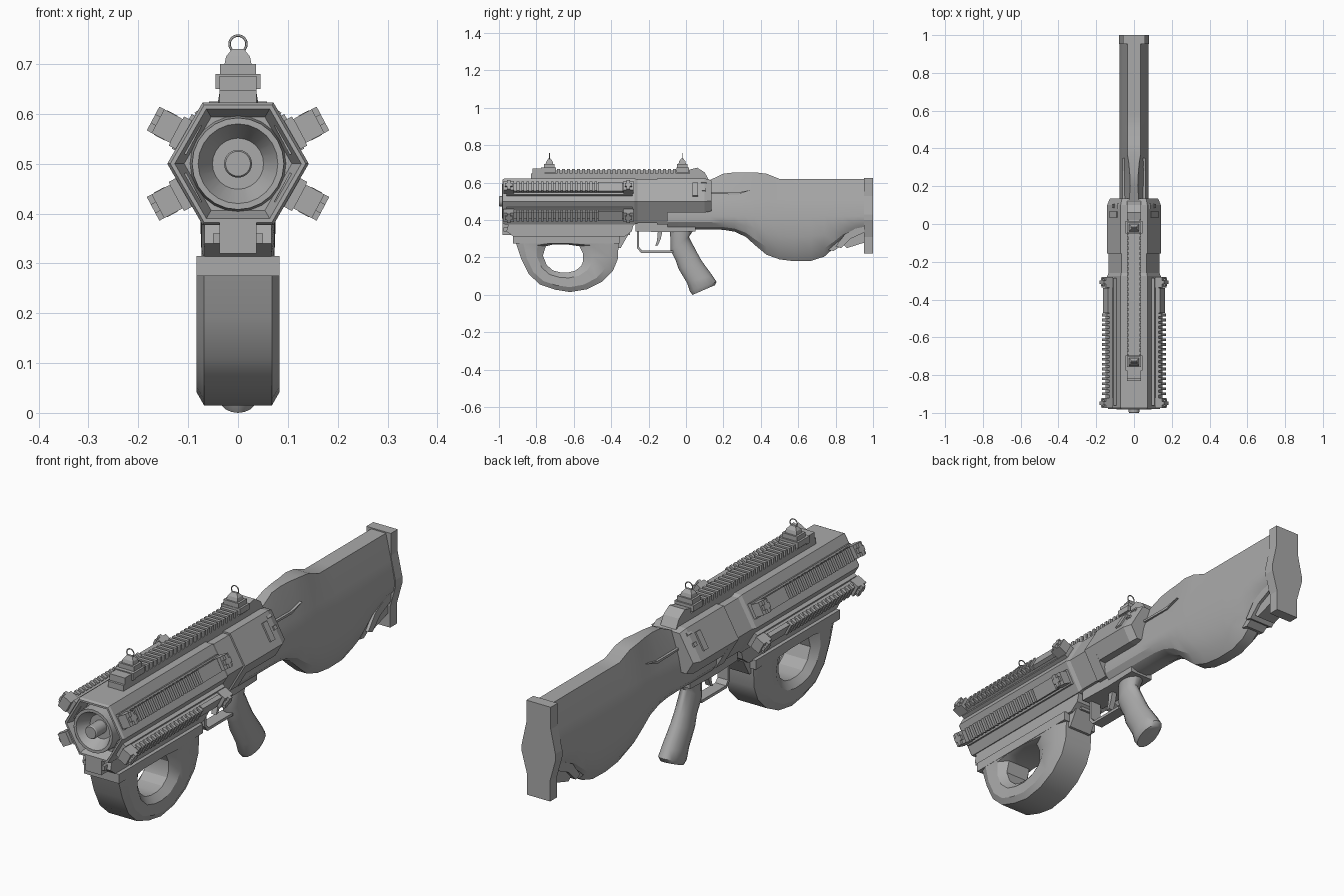
import bpy, bmesh, math
from mathutils import Vector

if "Cube" in bpy.data.objects:
    bpy.data.objects.remove(bpy.data.objects["Cube"], do_unlink=True)

gray = bpy.data.materials.new("gunmetal_gray")
gray.use_nodes = True
gray.diffuse_color = (0.4, 0.4, 0.4, 1)
gray.node_tree.nodes["Principled BSDF"].inputs["Base Color"].default_value = (0.4, 0.4, 0.4, 1)

AXIS_Z = 0.5  # height of the barrel axis


def finish(bm, name, smooth=0, bevel=0):
    bmesh.ops.recalc_face_normals(bm, faces=bm.faces)
    mesh = bpy.data.meshes.new(name)
    bm.to_mesh(mesh)
    bm.free()
    ob = bpy.data.objects.new(name, mesh)
    bpy.context.collection.objects.link(ob)
    mesh.materials.append(gray)
    if bevel:
        mod = ob.modifiers.new("edge_bevel", 'BEVEL')
        mod.width = bevel
        mod.segments = 2
    if smooth:
        bpy.ops.object.select_all(action='DESELECT')
        ob.select_set(True)
        bpy.context.view_layer.objects.active = ob
        bpy.ops.object.shade_smooth_by_angle(angle=math.radians(smooth))
    return ob


def add_loft(bm, rings, closed=False):
    loops = [[bm.verts.new(p) for p in ring] for ring in rings]
    n = len(loops[0])
    pairs = list(zip(loops, loops[1:])) + ([(loops[-1], loops[0])] if closed else [])
    for a, b in pairs:
        for i in range(n):
            j = (i + 1) % n
            bm.faces.new((a[i], a[j], b[j], b[i]))
    if not closed:
        bm.faces.new(loops[0])
        bm.faces.new(loops[-1])


def loft(name, rings, closed=False, **kw):
    bm = bmesh.new()
    add_loft(bm, rings, closed)
    return finish(bm, name, **kw)


def side_prism(name, half, pts, **kw):
    """Outline in (y, z), extruded symmetrically along x."""
    return loft(name, [[(s * half, y, z) for y, z in pts] for s in (-1, 1)], **kw)


def lathe(name, n, profile, **kw):
    """Profile of (radius, y) turned around the barrel axis."""
    turn = [i * math.tau / n for i in range(n)]
    return loft(name, [[(r * math.cos(a), y, AXIS_Z + r * math.sin(a)) for a in turn]
                       for r, y in profile], **kw)


def blocks(name, degrees, items):
    """Boxes (half width, inner, outer, y0, y1) standing radially on the barrel axis."""
    a = math.radians(degrees)
    out, across = Vector((math.cos(a), 0, math.sin(a))), Vector((-math.sin(a), 0, math.cos(a)))
    bm = bmesh.new()
    for w, v0, v1, y0, y1 in items:
        add_loft(bm, [[Vector((0, y, AXIS_Z)) + out * v + across * u
                       for u, v in ((-w, v0), (w, v0), (w, v1), (-w, v1))] for y in (y0, y1)])
    return finish(bm, name)


def mirrored(half):
    """Close a half section of (x, z) points by mirroring."""
    return half + [(-x, z) for x, z in reversed(half)]


# Hexagonal front shroud, collar and receiver
lathe("front_shroud", 6, [(0.13, -0.25), (0.142, -0.275), (0.142, -0.97), (0.136, -0.98),
                          (0.127, -0.98), (0.108, -0.93)])
lathe("collar", 6, [(0.134, -0.275), (0.134, -0.15)])
lathe("receiver_front", 6, [(0.142, -0.155), (0.142, -0.1)])
section = mirrored([(0.071, 0.623), (0.142, 0.5), (0.107, 0.44)])
loft("receiver_rear", [[(x * k, y, 0.52 + (z - 0.52) * k) for x, z in section]
                       for y, k in ((-0.1, 1), (0.1, 1), (0.135, 0.9))])

# Muzzle
lathe("muzzle_funnel", 24, [(0.097, -0.92), (0.092, -0.983), (0.08, -0.983), (0.035, -0.9)],
      smooth=30)
lathe("barrel", 24, [(0.028, -0.88), (0.028, -0.995), (0.025, -1.0)], smooth=30)

# Four slanted accessory rails
for side, deg in (("left_upper", 28), ("left_lower", -28),
                  ("right_upper", 152), ("right_lower", 208)):
    parts = [(0.033, 0.1, 0.14, -0.96, -0.285), (0.022, 0.13, 0.16, -0.95, -0.3),
             (0.028, 0.152, 0.17, -0.47, -0.34)]
    parts += [(0.028, 0.152, 0.176, -0.905 + i * 0.026, -0.891 + i * 0.026) for i in range(17)]
    for y in (-0.975, -0.335):
        parts += [(0.027, 0.14, 0.182, y, y + 0.055), (0.01, 0.17, 0.193, y + 0.008, y + 0.047),
                  (0.027, 0.18, 0.193, y + 0.018, y + 0.036)]
    blocks(side + "_rail", deg, parts)

# Top rail with cross teeth and end stops
parts = [(0.037, 0.11, 0.148, -0.83, 0.1), (0.028, 0.14, 0.165, -0.78, 0.04),
         (0.037, 0.14, 0.176, -0.82, -0.775), (0.045, 0.15, 0.18, -0.775, -0.755)]
parts += [(0.037, 0.148, 0.172, -0.69 + i * 0.027, -0.675 + i * 0.027) for i in range(24)]
blocks("top_rail", 90, parts)
side_prism("top_rail_end", 0.037, [(0.02, 0.61), (0.02, 0.67), (0.06, 0.68), (0.1, 0.655), (0.125, 0.61)])

# Ring sights
for name, y in (("front", -0.73), ("rear", -0.02)):
    blocks(name + "_sight_base", 90, [(0.045, 0.155, 0.18, y - 0.03, y + 0.035),
                                      (0.036, 0.18, 0.2, y - 0.028, y + 0.028)])
    loft(name + "_sight_post", [[(w * sx, y + d * sy, z) for sx, sy in
                                 ((-1, -1), (1, -1), (1, 1), (-1, 1))]
                                for w, d, z in ((0.028, 0.022, 0.695), (0.024, 0.016, 0.715),
                                                (0.012, 0.005, 0.73))])
    bpy.ops.mesh.primitive_torus_add(location=(0, y, 0.74), rotation=(math.pi / 2, 0, 0),
                                     major_radius=0.017, minor_radius=0.0025,
                                     major_segments=24, minor_segments=6)
    ring = bpy.context.object
    ring.name = name + "_sight_ring"
    ring.data.materials.append(gray)
    bpy.ops.object.shade_smooth()

# Lower rail and foregrip mount
blocks("lower_rail", 270, [(0.037, 0.11, 0.18, -0.98, -0.3), (0.05, 0.14, 0.16, -0.975, -0.29)])
side_prism("foregrip_clamp", 0.067, [(-0.95, 0.377), (-0.96, 0.34), (-0.92, 0.31), (-0.33, 0.31),
                                     (-0.29, 0.34), (-0.28, 0.377)])
side_prism("foregrip_plate", 0.083, [(-0.925, 0.315), (-0.925, 0.275), (-0.355, 0.275), (-0.355, 0.315)])
side_prism("foregrip_rear_lug", 0.055, [(-0.37, 0.32), (-0.37, 0.25), (-0.35, 0.25), (-0.31, 0.32)])

# Loop foregrip, swept as a faceted ring around its opening
outer = [(-.91, .28), (-.88, .19), (-.84, .11), (-.78, .055), (-.7, .028), (-.62, .015), (-.53, .03),
         (-.45, .07), (-.39, .13), (-.365, .19), (-.36, .28), (-.62, .29), (-.78, .29)]
inner = [(-.75, .26), (-.765, .21), (-.745, .16), (-.71, .13), (-.67, .12), (-.63, .12), (-.59, .13),
         (-.56, .155), (-.55, .18), (-.55, .22), (-.57, .26), (-.64, .27), (-.71, .27)]
rings = []
for o, i in zip(outer, inner):
    o, i = Vector(o), Vector(i)
    half = [(0.068, o), (0.083, o.lerp(i, 0.25)), (0.08, o.lerp(i, 0.72)), (0.055, i)]
    rings.append([(x, p.x, p.y) for x, p in half] + [(-x, p.x, p.y) for x, p in reversed(half)])
loft("loop_foregrip", rings, closed=True, smooth=25)

# Trigger group
side_prism("trigger_housing", 0.055, [(-0.27, 0.4), (-0.27, 0.34), (-0.1, 0.335), (0.05, 0.34), (0.05, 0.4)])
side_prism("trigger_guard", 0.025, [(-0.262, 0.34), (-0.262, 0.25), (-0.24, 0.225), (-0.07, 0.225),
                                    (-0.07, 0.237), (-0.235, 0.237), (-0.25, 0.255), (-0.25, 0.34)])
side_prism("trigger", 0.012, [(-0.15, 0.345), (-0.155, 0.29), (-0.165, 0.26), (-0.15, 0.265),
                              (-0.135, 0.3), (-0.125, 0.345)])

# Pistol grip: front and back edge points with a half width
rings = []
for fy, fz, by, bz, w in ((-.085, .36, .05, .36, .042), (-.083, .24, .015, .31, .038),
                          (-.055, .185, .06, .225, .036), (-.04, .14, .085, .18, .04),
                          (.005, .065, .14, .105, .044), (.02, .02, .163, .07, .046),
                          (.035, .0, .155, .052, .036)):
    f, b = Vector((0, fy, fz)), Vector((0, by, bz))
    turn = [k * math.tau / 16 for k in range(16)]
    rings.append([(f + b) / 2 + (f - b) / 2 * math.cos(a) + Vector((w * math.sin(a), 0, 0))
                  for a in turn])
loft("pistol_grip", rings, smooth=45)

# Stock: stations of y, top height, bottom height, top half width
rings = []
for y, top, low, w in ((-.1, .58, .35, .025), (.13, .615, .35, .025), (.2, .648, .348, .02),
                       (.26, .655, .338, .022), (.32, .655, .31, .027), (.37, .655, .265, .035),
                       (.43, .648, .215, .035), (.5, .62, .19, .035), (.58, .62, .18, .035),
                       (.67, .62, .182, .035), (.74, .62, .205, .035), (.79, .62, .25, .035),
                       (.84, .62, .3, .035), (.9, .62, .33, .035), (.96, .62, .345, .035)):
    drop = 0.42 - low
    half = [(w, top), (0.06, 0.51), (0.077, 0.42), (0.073, 0.42 - drop * 0.45),
            (0.055, low + drop * 0.2), (0.025, low)]
    rings.append([(x, y, z) for x, z in mirrored(half)])
loft("stock", rings, smooth=28)

# Butt plate, rear ribs and side grooves of the stock
plate = mirrored([(0.058, 0.625), (0.058, 0.53), (0.08, 0.43), (0.08, 0.4), (0.055, 0.31), (0.055, 0.22)])
loft("butt_plate", [[(x, y, z) for x, z in plate] for y in (0.953, 1.0)])
side_prism("butt_rib_upper", 0.058, [(0.8, 0.26), (0.85, 0.325), (0.955, 0.38), (0.955, 0.335), (0.88, 0.3), (0.83, 0.25)])
side_prism("butt_rib_lower", 0.045, [(0.76, 0.24), (0.83, 0.3), (0.955, 0.335), (0.955, 0.28), (0.86, 0.25), (0.84, 0.27), (0.79, 0.235)])
side_prism("stock_seam", 0.06, [(0.12, 0.548), (0.28, 0.548), (0.35, 0.562), (0.28, 0.537), (0.12, 0.54)])

# Selector levers and catches on the receiver
for side, deg in (("left", 30), ("right", 150)):
    blocks(side + "_selector", deg, [(0.04, 0.115, 0.13, 0.035, 0.065)])
    blocks(side + "_catches", deg, [(0.008, 0.11, 0.129, 0.085, 0.105)])
    blocks(side + "_rear_catch", deg + (22 if deg < 90 else -22), [(0.006, 0.11, 0.134, 0.08, 0.11)])
